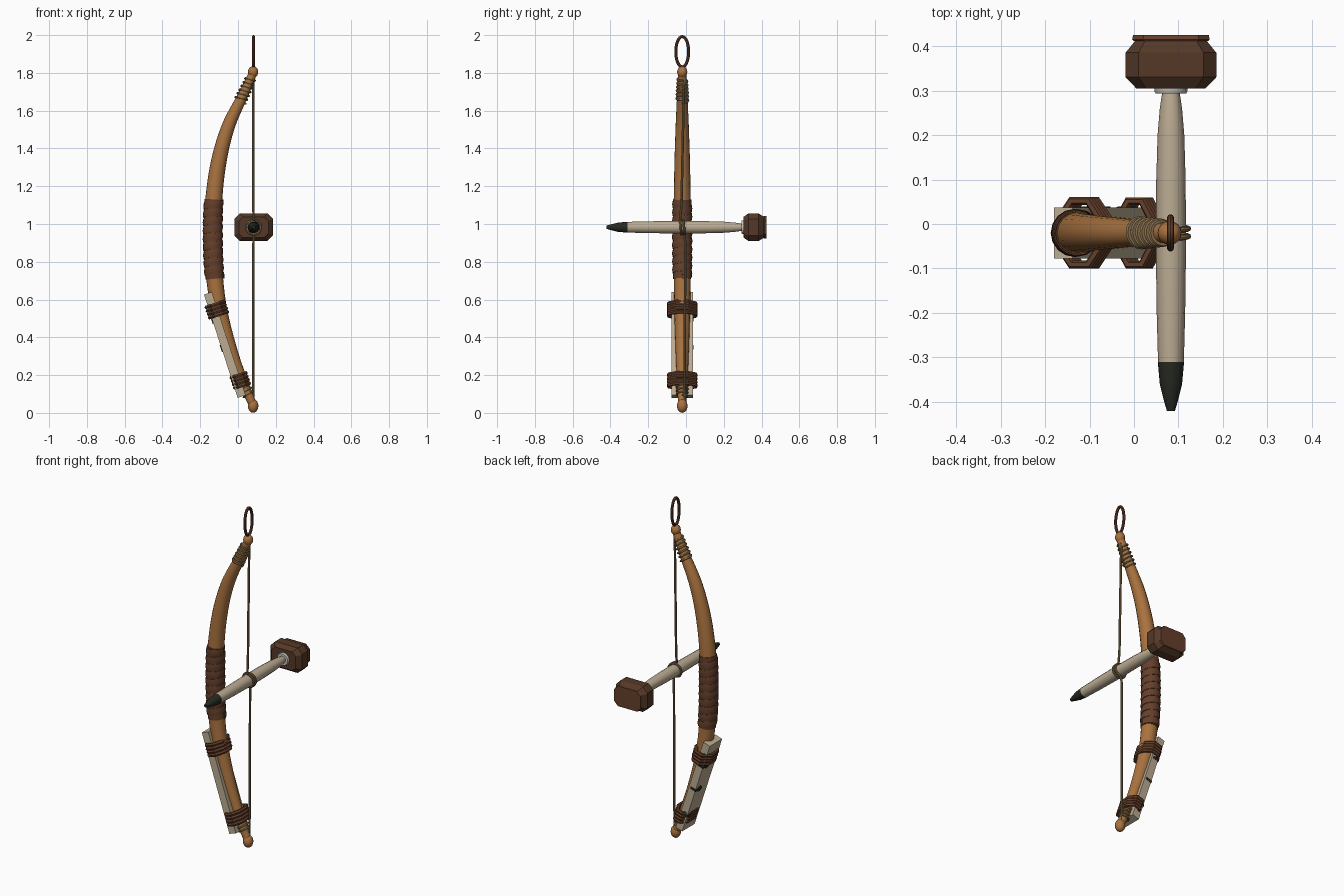
import bpy
import bmesh
from math import sin, cos, pi, radians
from mathutils import Vector, Matrix

cube = bpy.data.objects.get("Cube")
if cube:
    bpy.data.objects.remove(cube, do_unlink=True)


def material(name, r, g, b):
    m = bpy.data.materials.new(name)
    m.use_nodes = True
    m.diffuse_color = (r, g, b, 1)
    bsdf = next(n for n in m.node_tree.nodes if n.type == 'BSDF_PRINCIPLED')
    bsdf.inputs["Base Color"].default_value = (r, g, b, 1)
    return m


wood = material("honey wood", 0.40, 0.17, 0.05)
leather = material("brown leather", 0.13, 0.05, 0.024)
dark_wood = material("dark wood", 0.09, 0.04, 0.02)
pale_wood = material("pale wood", 0.50, 0.41, 0.29)
cord = material("tan cord", 0.25, 0.16, 0.07)
char = material("charred wood", 0.02, 0.022, 0.015)
collar_white = material("pale collar", 0.58, 0.56, 0.50)


def finish(name, bm, mat, smooth=None):
    bmesh.ops.recalc_face_normals(bm, faces=bm.faces)
    mesh = bpy.data.meshes.new(name)
    bm.to_mesh(mesh)
    bm.free()
    mesh.materials.append(mat)
    ob = bpy.data.objects.new(name, mesh)
    bpy.context.collection.objects.link(ob)
    if smooth:
        bpy.ops.object.select_all(action='DESELECT')
        ob.select_set(True)
        bpy.context.view_layer.objects.active = ob
        bpy.ops.object.shade_smooth_by_angle(angle=radians(smooth))
    return ob


def loft(name, rings, mat, closed=False, smooth=None):
    bm = bmesh.new()
    loops = [[bm.verts.new(p) for p in ring] for ring in rings]
    n = len(loops[0])
    pairs = list(zip(loops, loops[1:]))
    if closed:
        pairs.append((loops[-1], loops[0]))
    else:
        bm.faces.new(loops[0])
        bm.faces.new(loops[-1])
    for a, b in pairs:
        for i in range(n):
            j = (i + 1) % n
            bm.faces.new((a[i], a[j], b[j], b[i]))
    return finish(name, bm, mat, smooth)


def sweep(name, pts, outs, radii, mat, sides=8, flat=1.0, closed=False, smooth=40):
    """Tube along pts; outs give the outward direction, flat squashes along it."""
    rings = []
    last = len(pts) - 1
    for i, p in enumerate(pts):
        if closed:
            t = pts[(i + 1) % len(pts)] - pts[i - 1]
        else:
            t = pts[min(i + 1, last)] - pts[max(i - 1, 0)]
        t.normalize()
        out = (outs[i] - t * outs[i].dot(t)).normalized()
        side = t.cross(out)
        r = radii[i] if isinstance(radii, list) else radii
        rings.append([p + out * (cos(2 * pi * k / sides) * r * flat)
                      + side * (sin(2 * pi * k / sides) * r) for k in range(sides)])
    return loft(name, rings, mat, closed, smooth)


def ball(name, pos, r, stretch, mat):
    bm = bmesh.new()
    m = Matrix.Translation(pos) @ Matrix.Diagonal((r, r, r * stretch, 1))
    bmesh.ops.create_uvsphere(bm, u_segments=16, v_segments=10, radius=1, matrix=m)
    return finish(name, bm, mat, 50)


# Bow centre line: (x, z, radius) from the lower to the upper tip
YC = -0.02
Y = Vector((0, 1, 0))
KEYS = [(0.08, 0.04, 0.021), (0.018, 0.18, 0.029), (-0.045, 0.35, 0.036),
        (-0.10, 0.55, 0.042), (-0.125, 0.73, 0.045), (-0.133, 0.92, 0.046),
        (-0.128, 1.13, 0.045), (-0.10, 1.34, 0.041), (-0.05, 1.52, 0.035),
        (0.03, 1.69, 0.027), (0.08, 1.80, 0.021)]


def bow_at(z):
    """Position, inward normal and radius of the bow at height z."""
    def tangent(i):
        a, b = KEYS[max(i - 1, 0)], KEYS[min(i + 1, len(KEYS) - 1)]
        return (b[0] - a[0]) / (b[1] - a[1])
    i = max(k for k in range(len(KEYS) - 1) if KEYS[k][1] <= z or k == 0)
    a, b = KEYS[i], KEYS[i + 1]
    h = b[1] - a[1]
    u = (z - a[1]) / h
    x = (a[0] * (1 + 2 * u) * (1 - u) ** 2 + tangent(i) * h * u * (1 - u) ** 2
         + b[0] * u * u * (3 - 2 * u) + tangent(i + 1) * h * u * u * (u - 1))
    slope = tangent(i) * (1 - u) + tangent(i + 1) * u
    return Vector((x, YC, z)), Vector((1, 0, -slope)).normalized(), a[2] + (b[2] - a[2]) * u


def spiral(name, z0, z1, turns, lift, r, mat, flat=1.0, sides=6, steps=16):
    pts, outs = [], []
    for k in range(int(turns * steps) + 1):
        f = k / (turns * steps)
        p, n, br = bow_at(z0 + (z1 - z0) * f)
        out = n * cos(2 * pi * k / steps) + Y * sin(2 * pi * k / steps)
        pts.append(p + out * (br + lift))
        outs.append(out)
    return sweep(name, pts, outs, r, mat, sides, flat)


# Bow limb with rounded tips
samples = [bow_at(0.04 + 1.76 * k / 48) for k in range(49)]
sweep("bow_limb", [s[0] for s in samples], [s[1] for s in samples],
      [s[2] for s in samples], wood, sides=16)
ball("lower_tip", (0.08, YC, 0.037), 0.028, 1.3, wood)
ball("upper_tip", (0.08, YC, 1.805), 0.027, 1.15, wood)

# Leather grip: a sleeve with an overlapping spiral strap
sleeve = [bow_at(0.71 + 0.42 * k / 16) for k in range(17)]
sweep("grip_sleeve", [s[0] for s in sleeve], [s[1] for s in sleeve],
      [s[2] + 0.003 for s in sleeve], leather, sides=16)
spiral("grip_strap", 0.725, 1.115, 9, 0.003, 0.021, leather, flat=0.25)

# Cord bindings at both tips
spiral("upper_binding", 1.65, 1.77, 6, 0.003, 0.006, cord)
spiral("lower_binding", 0.085, 0.16, 4, 0.003, 0.006, cord)

# Hanging ring
angles = [2 * pi * k / 32 for k in range(32)]
sweep("hanging_ring",
      [Vector((0.082, YC + 0.034 * cos(a), 1.912 + 0.08 * sin(a))) for a in angles],
      [Vector((0, cos(a), sin(a))) for a in angles], 0.008, leather, closed=True)

# Spindle axis, pointing along y
AX, AZ = 0.083, 0.983


def turned(name, profile, mat, sides=14):
    rings = [[Vector((AX + r * cos(2 * pi * k / sides), y, AZ + r * sin(2 * pi * k / sides)))
              for k in range(sides)] for y, r in profile]
    return loft(name, rings, mat, smooth=35)


turned("spindle_shaft", [(-0.31, 0.029), (-0.2, 0.032), (-0.05, 0.034), (0.1, 0.033),
                         (0.2, 0.030), (0.26, 0.025), (0.30, 0.019)], pale_wood)
turned("spindle_tip", [(-0.42, 0.009), (-0.40, 0.015), (-0.36, 0.025), (-0.31, 0.0295)], char)
turned("spindle_collar", [(0.293, 0.034), (0.298, 0.037), (0.31, 0.037)], collar_white)


# Hand block: chamfered octagonal sections
def block(name, sections, mat):
    rings = []
    for y, hx, hz in sections:
        c = 0.4 * hz
        corners = [(hx, hz - c), (hx - c, hz)]
        quad = corners + [(-x, z) for x, z in reversed(corners)]
        quad += [(-x, -z) for x, z in quad]
        rings.append([Vector((AX + x, y, AZ + z)) for x, z in quad])
    return loft(name, rings, mat)


block("hand_block", [(0.305, 0.078, 0.055), (0.33, 0.102, 0.073),
                     (0.385, 0.102, 0.073), (0.412, 0.08, 0.055)], dark_wood)
block("hand_block_rim", [(0.411, 0.084, 0.058), (0.415, 0.087, 0.061),
                         (0.425, 0.085, 0.059)], leather)

# Bow string, looped once around the spindle
string = [Vector((0.08, YC + 0.01, 1.79)), Vector((0.081, YC - 0.004, 1.10))]
for k in range(37):
    a = pi / 2 - 3 * pi * k / 36
    string.append(Vector((AX + 0.039 * cos(a), YC - 0.012 + 0.026 * k / 36,
                          AZ + 0.039 * sin(a))))
string += [Vector((0.081, YC + 0.016, 0.86)), Vector((0.08, YC + 0.012, 0.05))]
sweep("bow_string", string, [Y] * len(string), 0.0065, cord)

# Hearth board strapped to the lower limb
top, low = Vector((-0.16, YC, 0.635)), Vector((0.02, YC, 0.085))
along = (top - low).normalized()
face_out = Y.cross(along).normalized()
if face_out.x > 0:
    face_out.negate()
frame = Matrix((face_out, Y, along)).transposed().to_4x4()


def plate(name, centre, size, mat):
    bm = bmesh.new()
    m = Matrix.Translation(centre) @ frame @ Matrix.Diagonal((*size, 1))
    bmesh.ops.create_cube(bm, size=1, matrix=m)
    return finish(name, bm, mat)


plate("hearth_board", (top + low) / 2, (0.044, 0.115, 0.575), pale_wood)

# Burnt sockets and their notches on the outer face
for i, f in enumerate((0.25, 0.52, 0.82)):
    spot = top.lerp(low, f) + face_out * 0.022 + Y * 0.022
    bm = bmesh.new()
    bmesh.ops.create_cone(bm, cap_ends=True, segments=12, radius1=0.019, radius2=0.019,
                          depth=0.008, matrix=Matrix.Translation(spot) @ frame
                          @ Matrix.Rotation(pi / 2, 4, 'Y'))
    finish(f"burnt_socket_{i + 1}", bm, char)
    plate(f"burnt_notch_{i + 1}", spot + Y * 0.023, (0.008, 0.026, 0.014), char)
    plate(f"notch_side_{i + 1}", spot + Y * 0.0355 - face_out * 0.016,
          (0.036, 0.004, 0.014), char)

# Octagonal leather lashings around limb and board
for name, cx, cz, rx in (("upper_lashing", -0.112, 0.547, 0.053),
                         ("lower_lashing", 0.012, 0.172, 0.043)):
    for k in range(4):
        c = Vector((cx, YC, cz)) + along * (0.019 * (k - 1.5))
        dirs = [-face_out * cos(pi * j / 4 + pi / 8) * rx + Y * sin(pi * j / 4 + pi / 8) * 0.077
                for j in range(8)]
        sweep(f"{name}_{k + 1}", [c + d for d in dirs], dirs, 0.0105, leather,
              sides=6, closed=True, smooth=None)
